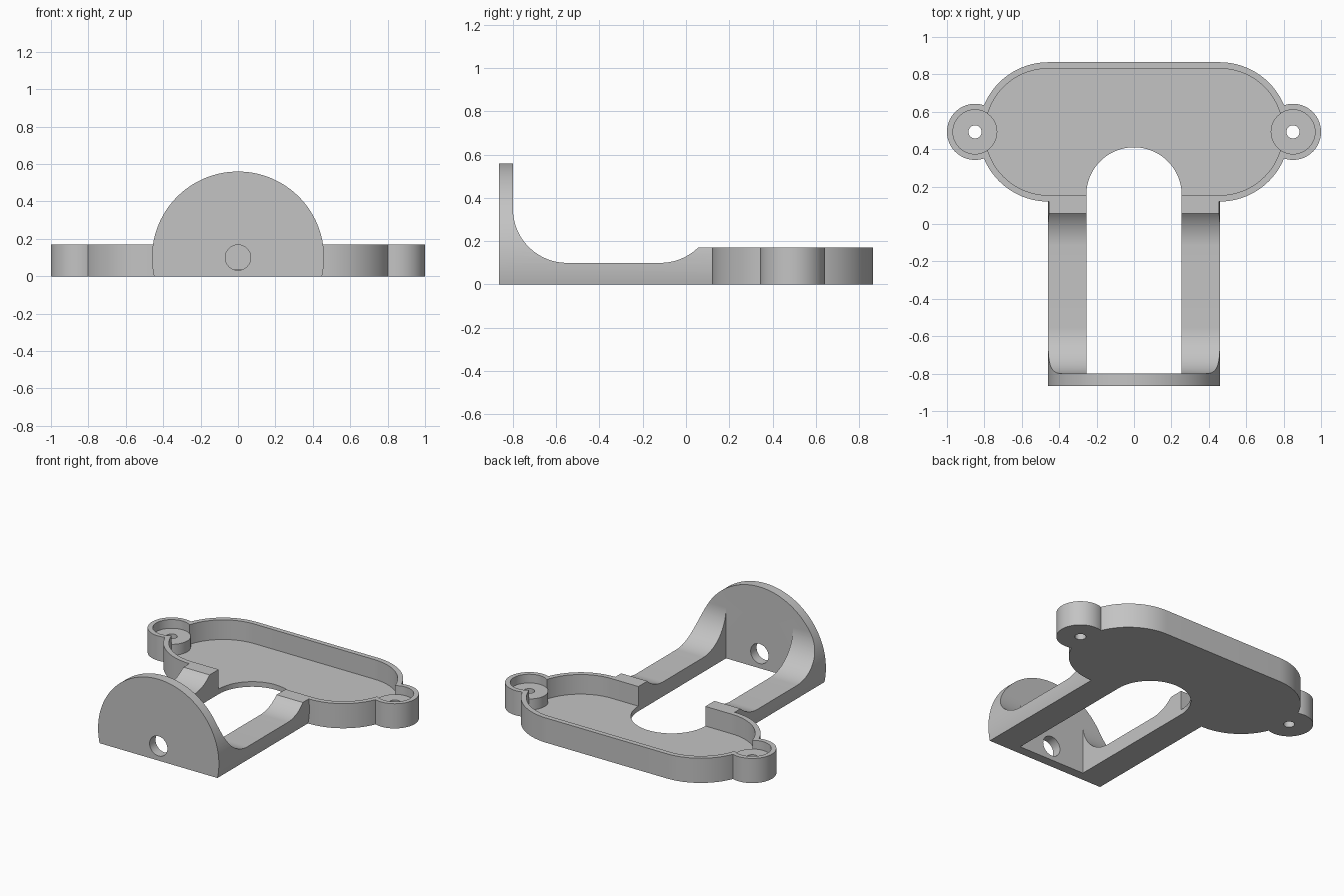
import bpy, bmesh
from math import sin, cos, radians

cube = bpy.data.objects.get("Cube")
if cube:
    bpy.data.objects.remove(cube, do_unlink=True)

# Main dimensions
HEIGHT, FLOOR, BOSS_TOP = 0.17, 0.035, 0.11
TRAY_X, TRAY_Y, TRAY_R, WALL = 0.458, 0.4925, 0.3725, 0.034
EAR_X, EAR_R, EAR_INNER, SCREW_R = 0.85, 0.15, 0.118, 0.035
SLOT_R, SLOT_Y = 0.255, 0.155
PLATE_BACK, PLATE_FRONT, PLATE_TOP = -0.80, -0.865, 0.60
ARM_TOP, DISC_R, DISC_Z, PIVOT_R = 0.10, 0.46, 0.10, 0.068

# Axis each profile is extruded along -> how (u, v, w) maps to x, y, z
MAPS = {
    "x": lambda u, v, w: (w, u, v),
    "y": lambda u, v, w: (u, w, v),
    "z": lambda u, v, w: (u, v, w),
}


def arc(cu, cv, r, start, end, steps=40):
    angles = [radians(start + (end - start) * i / steps) for i in range(steps + 1)]
    return [(cu + r * cos(a), cv + r * sin(a)) for a in angles]


def circle(cu, cv, r, steps=80):
    return arc(cu, cv, r, 0, 360, steps)[:-1]


def stadium(r):
    return arc(TRAY_X, TRAY_Y, r, -90, 90) + arc(-TRAY_X, TRAY_Y, r, 90, 270)


def prism(name, profile, axis, low, high):
    """Extrude a closed 2D profile along one axis."""
    bm = bmesh.new()
    bottom = bm.faces.new([bm.verts.new(MAPS[axis](u, v, low)) for u, v in profile])
    grown = bmesh.ops.extrude_face_region(bm, geom=[bottom])["geom"]
    tops = [g for g in grown if isinstance(g, bmesh.types.BMVert)]
    bmesh.ops.translate(bm, verts=tops, vec=MAPS[axis](0, 0, high - low))
    bmesh.ops.recalc_face_normals(bm, faces=bm.faces)
    mesh = bpy.data.meshes.new(name)
    bm.to_mesh(mesh)
    bm.free()
    obj = bpy.data.objects.new(name, mesh)
    bpy.context.collection.objects.link(obj)
    return obj


def combine(target, tool, operation):
    """Apply a boolean and throw the tool away."""
    mod = target.modifiers.new("combine", "BOOLEAN")
    mod.operation, mod.solver, mod.object = operation, "EXACT", tool
    bpy.context.view_layer.objects.active = target
    bpy.ops.object.modifier_apply(modifier=mod.name)
    bpy.data.objects.remove(tool, do_unlink=True)


# Arms and upright plate share one side profile
side = [(PLATE_FRONT, 0), (0.14, 0), (0.14, HEIGHT)]
side += [p for p in reversed(arc(-0.118, 0.35, 0.25, -90, -46.05, 16))]
side += arc(-0.55, 0.35, 0.25, 270, 180, 32)
side += [(PLATE_BACK, PLATE_TOP), (PLATE_FRONT, PLATE_TOP)]
arms = prism("arms_and_plate", side, "x", -0.5, 0.5)
combine(arms, prism("disc_outline", circle(0, DISC_Z, DISC_R, 128), "y", -1, 0.3), "INTERSECT")

# Tray body with two round ears
bracket = prism("mounting_bracket", stadium(TRAY_R), "z", 0, HEIGHT)
for s in (1, -1):
    combine(bracket, prism("ear", circle(s * EAR_X, TRAY_Y, EAR_R), "z", 0, HEIGHT), "UNION")
combine(bracket, arms, "UNION")

# Hollow tray, then recessed bosses with screw holes
combine(bracket, prism("tray_hollow", stadium(TRAY_R - WALL), "z", FLOOR, 0.5), "DIFFERENCE")
for s in (1, -1):
    x = s * EAR_X
    combine(bracket, prism("ear_recess", circle(x, TRAY_Y, EAR_INNER), "z", BOSS_TOP - 0.001, 0.5), "DIFFERENCE")
    combine(bracket, prism("ear_boss", circle(x, TRAY_Y, EAR_INNER + 0.001), "z", 0.01, BOSS_TOP), "UNION")
    combine(bracket, prism("screw_hole", circle(x, TRAY_Y, SCREW_R, 40), "z", -0.1, 0.5), "DIFFERENCE")

# Round-ended slot between the arms, and the pivot hole in the plate
slot = [(-SLOT_R, PLATE_BACK), (SLOT_R, PLATE_BACK)] + arc(0, SLOT_Y, SLOT_R, 0, 180, 64)
combine(bracket, prism("slot", slot, "z", -0.1, 0.9), "DIFFERENCE")
combine(bracket, prism("pivot_hole", circle(0, DISC_Z, PIVOT_R, 48), "y", -1, -0.7), "DIFFERENCE")

# Single grey finish
grey = bpy.data.materials.new("plain_grey")
grey.use_nodes = True
colour = (0.55, 0.55, 0.55, 1)
grey.diffuse_color = colour
grey.node_tree.nodes["Principled BSDF"].inputs["Base Color"].default_value = colour
bracket.data.materials.clear()
bracket.data.materials.append(grey)

bpy.ops.object.select_all(action="DESELECT")
bracket.select_set(True)
bpy.context.view_layer.objects.active = bracket
bpy.ops.object.shade_smooth_by_angle(angle=radians(25))
